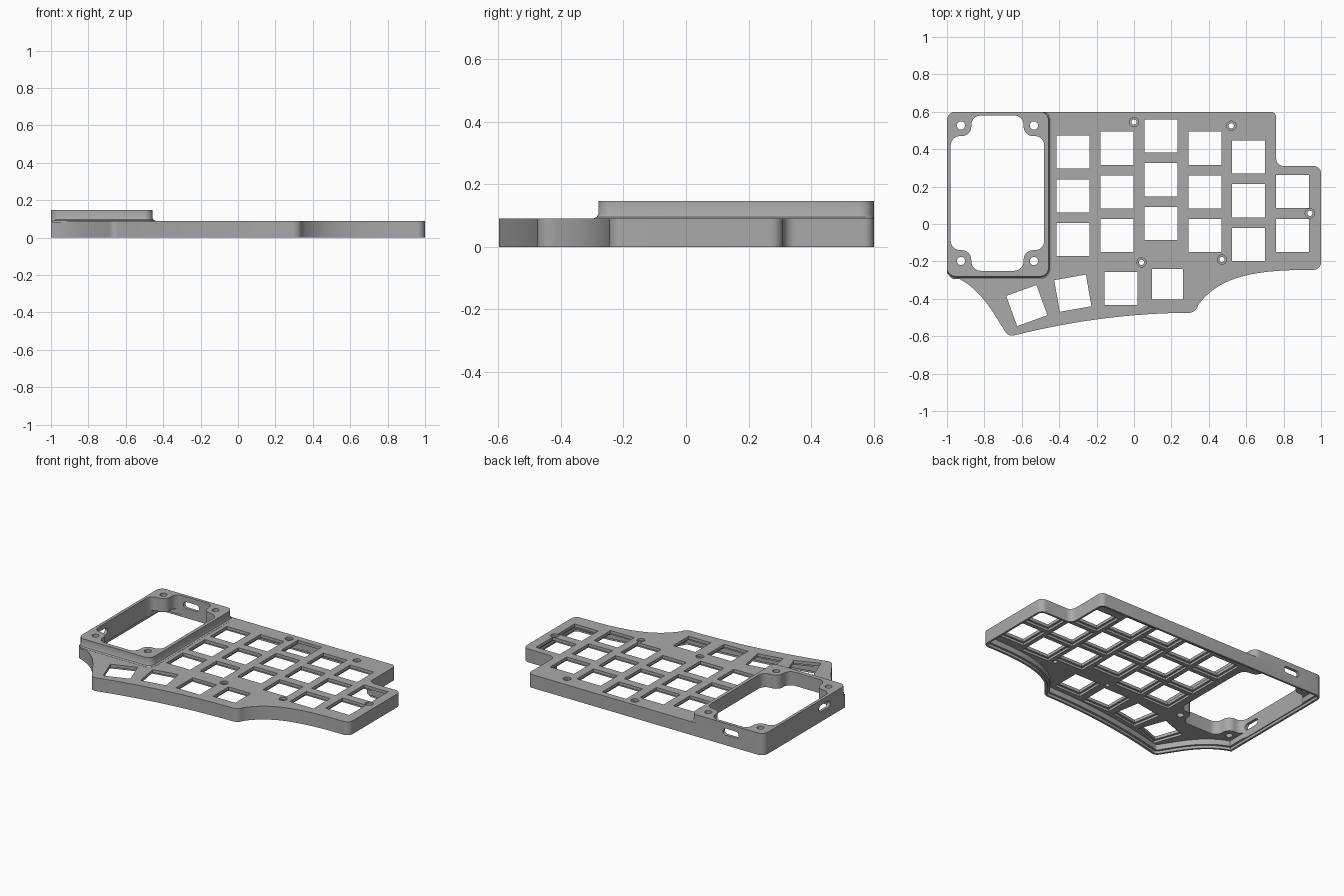
import bpy, bmesh, math
from mathutils import Matrix, Vector

if "Cube" in bpy.data.objects:
    bpy.data.objects.remove(bpy.data.objects["Cube"])

grey = bpy.data.materials.new("case_grey")
grey.diffuse_color = (0.4, 0.4, 0.4, 1)
grey.use_nodes = True
grey.node_tree.nodes["Principled BSDF"].inputs["Base Color"].default_value = grey.diffuse_color


def fillet(corners, n=8):
    """Round each (x, y, r) corner of a closed polygon."""
    out = []
    for i, (x, y, r) in enumerate(corners):
        p = Vector((x, y))
        if r == 0:
            out.append(p)
            continue
        a = (Vector(corners[i - 1][:2]) - p).normalized()
        b = (Vector(corners[(i + 1) % len(corners)][:2]) - p).normalized()
        half = a.angle(b) / 2
        c = p + (a + b).normalized() * (r / math.sin(half))
        s = p + a * (r / math.tan(half)) - c
        e = p + b * (r / math.tan(half)) - c
        turn = math.atan2(s.x * e.y - s.y * e.x, s.dot(e))
        out += [c + Matrix.Rotation(turn * k / n, 2) @ s for k in range(n + 1)]
    return out


def bez(p0, p1, p2, p3, n=20):
    pts = []
    for k in range(n + 1):
        t = k / n
        w = ((1 - t) ** 3, 3 * t * (1 - t) ** 2, 3 * t * t * (1 - t), t ** 3)
        pts.append(tuple(sum(q * p[j] for q, p in zip(w, (p0, p1, p2, p3))) for j in (0, 1)) + (0,))
    return pts


def normals(pts):
    """Outward mitre normals of a counter-clockwise polygon."""
    res = []
    for i, p in enumerate(pts):
        a = (p - pts[i - 1]).normalized()
        b = (pts[(i + 1) % len(pts)] - p).normalized()
        m = Vector((a.y + b.y, -a.x - b.x)).normalized()
        res.append(m / max(0.5, m.dot(Vector((a.y, -a.x)))))
    return res


def inset(pts, d):
    return [p - m * d for p, m in zip(pts, normals(pts))]


def circle(x, y, r, n=24):
    return [Vector((x + r * math.cos(k * math.tau / n), y + r * math.sin(k * math.tau / n))) for k in range(n)]


def square(x, y, s, deg=0):
    rot = Matrix.Rotation(math.radians(deg), 2)
    return [Vector((x, y)) + rot @ (Vector(c) * s / 2) for c in ((-1, -1), (1, -1), (1, 1), (-1, 1))]


def loft(bm, rings, mat=Matrix()):
    """Closed solid through a stack of (points, z) rings."""
    loops = [[bm.verts.new(mat @ Vector((p[0], p[1], z))) for p in pts] for pts, z in rings]
    n = len(loops[0])
    for lo, hi in zip(loops, loops[1:]):
        for i in range(n):
            j = (i + 1) % n
            bm.faces.new((lo[i], lo[j], hi[j], hi[i]))
    bm.faces.new(loops[0][::-1])
    bm.faces.new(loops[-1])


def solid(name, stacks):
    bm = bmesh.new()
    for st in stacks:
        loft(bm, *st)
    bmesh.ops.recalc_face_normals(bm, faces=bm.faces)
    me = bpy.data.meshes.new(name)
    bm.to_mesh(me)
    bm.free()
    me.materials.append(grey)
    ob = bpy.data.objects.new(name, me)
    bpy.context.collection.objects.link(ob)
    return ob


def prisms(name, shapes, z0, z1):
    return solid(name, [([(s, z0), (s, z1)],) for s in shapes])


def boolean(target, other, op):
    m = target.modifiers.new(other.name, 'BOOLEAN')
    m.operation, m.solver, m.object = op, 'EXACT', other
    bpy.context.view_layer.objects.active = target
    bpy.ops.object.modifier_apply(modifier=m.name)
    bpy.data.objects.remove(other)


# Case outline, counter-clockwise from the back left corner
outline = fillet(
    [(-1, 0.6, 0.045)]
    + bez((-1, -0.265), (-0.84, -0.32), (-0.78, -0.43), (-0.695, -0.565))
    + [(-0.672, -0.603, 0.04)]
    + bez((-0.61, -0.588), (-0.35, -0.525), (-0.05, -0.478), (0.28, -0.475))
    + [(0.325, -0.475, 0.05)]
    + bez((0.345, -0.43), (0.45, -0.29), (0.62, -0.245), (0.94, -0.245))
    + [(1, -0.245, 0.04), (1, 0.31, 0.04), (0.76, 0.31, 0.04), (0.76, 0.6, 0.03)])
case = prisms("keyboard_case", [outline], 0, 0.09)

# Raised controller bezel with a small flared foot on its two inner sides
rim = fillet([(-1, 0.6, 0.045), (-1, -0.28, 0.045), (-0.457, -0.28, 0.045), (-0.457, 0.6, 0.045)])


def flare(d):
    return [p + Vector((max(m.x, 0), min(m.y, 0))) * d for p, m in zip(rim, normals(rim))]


boolean(case, solid("bezel", [([(flare(0.015), 0.08), (flare(0.015), 0.091), (flare(0.005), 0.096),
                                (flare(0), 0.106), (rim, 0.147)],)]), 'UNION')

# Hollow underside with a stepped lip
boolean(case, prisms("cavity", [inset(outline, 0.028)], -0.1, 0.055), 'DIFFERENCE')
boolean(case, prisms("lip", [inset(outline, 0.014)], -0.1, 0.018), 'DIFFERENCE')

# Controller window, leaving four corner bosses
x0, x1, y0, y1, a = -0.98, -0.48, -0.25, 0.58, 0.11
window = [(x0 + a, y0), (x1 - a, y0), (x1 - a, y0 + a), (x1, y0 + a), (x1, y1 - a), (x1 - a, y1 - a),
          (x1 - a, y1), (x0 + a, y1), (x0 + a, y1 - a), (x0, y1 - a), (x0, y0 + a), (x0 + a, y0 + a)]
boolean(case, prisms("window", [fillet([(x, y, 0.05) for x, y in window])], -0.2, 0.3), 'DIFFERENCE')

# Key holes: columns (x, top row y, rows) and the thumb keys (x, y, size, angle)
keys = []
for x, top, rows in ((-0.326, 0.384, 3), (-0.09, 0.405, 3), (0.145, 0.47, 3),
                     (0.38, 0.405, 3), (0.613, 0.358, 3), (0.848, 0.173, 2)):
    keys += [(x, top - 0.2335 * r, 0.177, 0) for r in range(rows)]
keys += [(0.18, -0.322, 0.165, 0), (-0.07, -0.345, 0.177, 0), (-0.327, -0.37, 0.172, 10), (-0.573, -0.436, 0.172, 20)]
boolean(case, prisms("key_holes", [square(*k) for k in keys], -0.2, 0.3), 'DIFFERENCE')
boolean(case, prisms("key_pockets", [square(x, y, s + 0.028, d) for x, y, s, d in keys], 0.03, 0.07), 'DIFFERENCE')

# Screw holes in the plate (countersunk) and in the bezel corners
screws = [(0, 0.545), (0.52, 0.525), (0.94, 0.057), (0.04, -0.205), (0.47, -0.19)]
bosses = [(x, y) for x in (-0.925, -0.535) for y in (0.526, -0.198)]
boolean(case, prisms("screw_holes", [circle(x, y, 0.014) for x, y in screws]
                     + [circle(x, y, 0.022) for x, y in bosses], -0.2, 0.3), 'DIFFERENCE')
boolean(case, prisms("screw_heads", [circle(x, y, 0.025) for x, y in screws], 0.075, 0.3), 'DIFFERENCE')

# Cable slots through the back and left walls
w, h = 0.058, 0.022
pill = fillet([(-w, -h, 0.0215), (w, -h, 0.0215), (w, h, 0.0215), (-w, h, 0.0215)])
up = Matrix.Rotation(math.pi / 2, 4, 'X')
boolean(case, solid("cable_slots", [
    ([(pill, -0.05), (pill, 0.05)], Matrix.Translation((-0.755, 0.6, 0.09)) @ up),
    ([(pill, -0.05), (pill, 0.05)], Matrix.Translation((-1, -0.05, 0.09)) @ Matrix.Rotation(math.pi / 2, 4, 'Z') @ up),
]), 'DIFFERENCE')

bpy.ops.object.select_all(action='DESELECT')
case.select_set(True)
bpy.context.view_layer.objects.active = case
bpy.ops.object.shade_smooth_by_angle(angle=math.radians(30))
